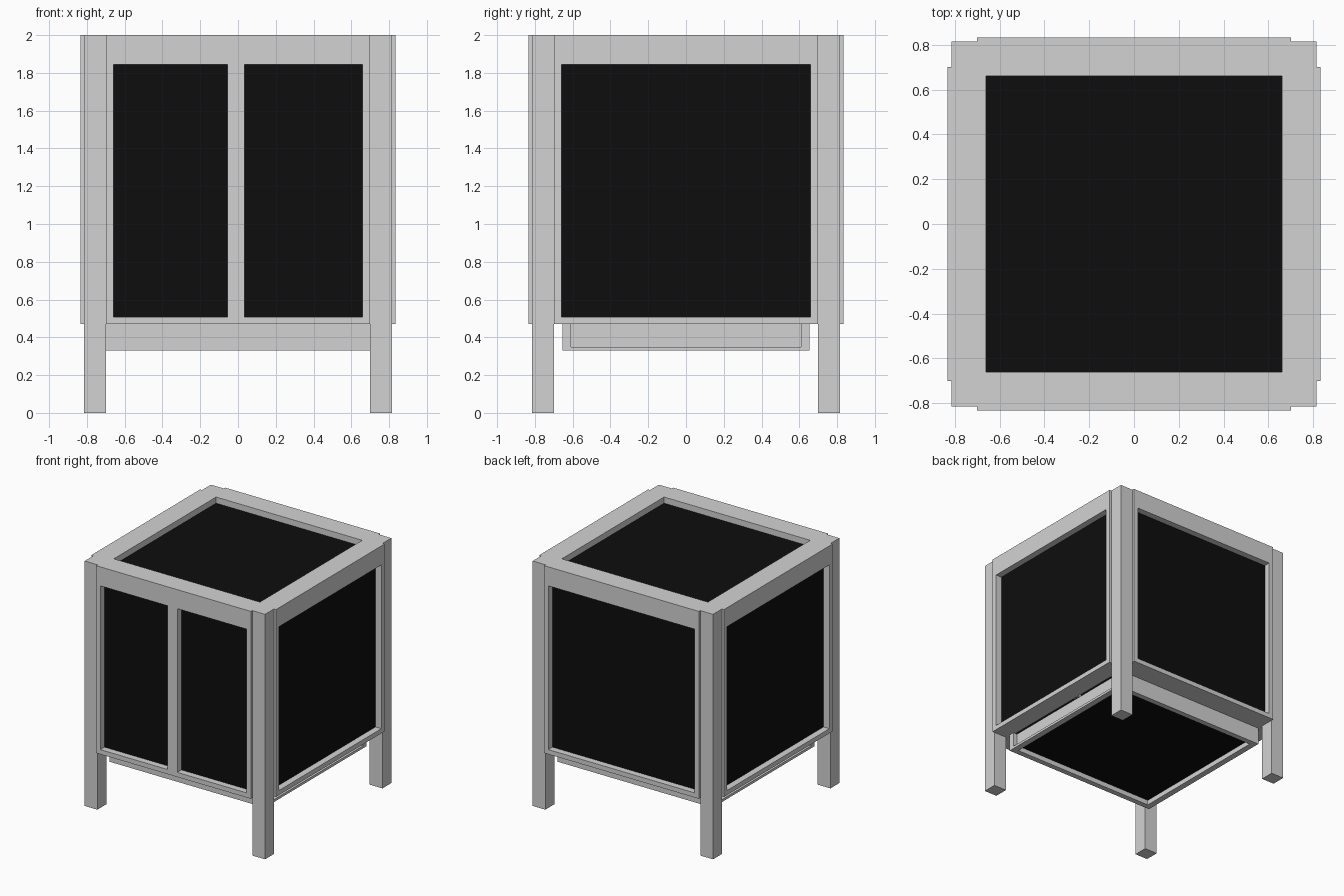
import bpy
import math
from mathutils import Matrix

if "Cube" in bpy.data.objects:
    bpy.data.objects.remove(bpy.data.objects["Cube"])


def material(name, value):
    m = bpy.data.materials.new(name)
    m.diffuse_color = (value, value, value, 1)
    m.use_nodes = True
    m.node_tree.nodes["Principled BSDF"].inputs["Base Color"].default_value = m.diffuse_color
    return m


GREY = material("light grey frame", 0.65)
BLACK = material("black panel", 0.004)


def box(name, x, y, z, mat=GREY, turn=0.0):
    """Box from (min, max) ranges, turned about the vertical axis."""
    bpy.ops.mesh.primitive_cube_add(size=1)
    ob = bpy.context.object
    ob.name = name
    size = Matrix.Diagonal((x[1] - x[0], y[1] - y[0], z[1] - z[0], 1))
    place = Matrix.Translation(((x[0] + x[1]) / 2, (y[0] + y[1]) / 2, (z[0] + z[1]) / 2))
    ob.data.transform(Matrix.Rotation(turn, 4, 'Z') @ place @ size)
    ob.data.materials.append(mat)
    return ob


OUT, POST, INNER, OPEN, BACK = 0.833, 0.815, 0.70, 0.66, 0.68
Z_LOW, Z_SILL, Z_HEAD, Z_TOP = 0.47, 0.508, 1.845, 2.0

# Corner posts
for sx in (-1, 1):
    for sy in (-1, 1):
        box("corner_post", sorted((sx * INNER, sx * POST)),
            sorted((sy * INNER, sy * POST)), (0, Z_TOP))

# Four framed sides, each with a recessed panel
for i, side in enumerate(("front", "right", "back", "left")):
    a = i * math.pi / 2
    depth = (-OUT, -BACK)
    box(side + "_top_rail", (-INNER, INNER), depth, (Z_HEAD, Z_TOP), turn=a)
    box(side + "_bottom_rail", (-INNER, INNER), depth, (Z_LOW, Z_SILL), turn=a)
    for s in (-1, 1):
        box(side + "_stile", sorted((s * OPEN, s * INNER)), depth, (Z_SILL, Z_HEAD), turn=a)
    box(side + "_panel", (-OPEN, OPEN), (-0.78, -0.70), (Z_SILL, Z_HEAD), BLACK, a)
    # Rim around the top opening
    box(side + "_top_rim", (-INNER, INNER), (-INNER, -OPEN), (1.90, Z_TOP), turn=a)

# Front centre bar between the two door panels
box("front_centre_bar", (-0.055, 0.035), (-OUT, -0.70), (Z_SILL, Z_HEAD))

# Recessed top panel
box("top_panel", (-OPEN, OPEN), (-OPEN, OPEN), (1.91, 1.95), BLACK)

# Base tray: front and back boards, set-back side boards and thin side ledges
for s in (-1, 1):
    box("base_board", (-INNER, INNER), sorted((s * 0.61, s * 0.655)), (0.33, Z_LOW))
    box("base_side_board", sorted((s * 0.65, s * 0.665)), (-0.61, 0.61), (0.33, Z_LOW))
    box("base_side_ledge", sorted((s * 0.665, s * INNER)), (-0.61, 0.61), (0.33, 0.35))
    # Closes the narrow gap between tray and side frames
    box("base_closing_strip", (-BACK, BACK), sorted((s * 0.655, s * BACK)), (Z_LOW, Z_SILL))
box("base_panel", (-0.65, 0.65), (-0.61, 0.61), (0.37, 0.41), BLACK)
